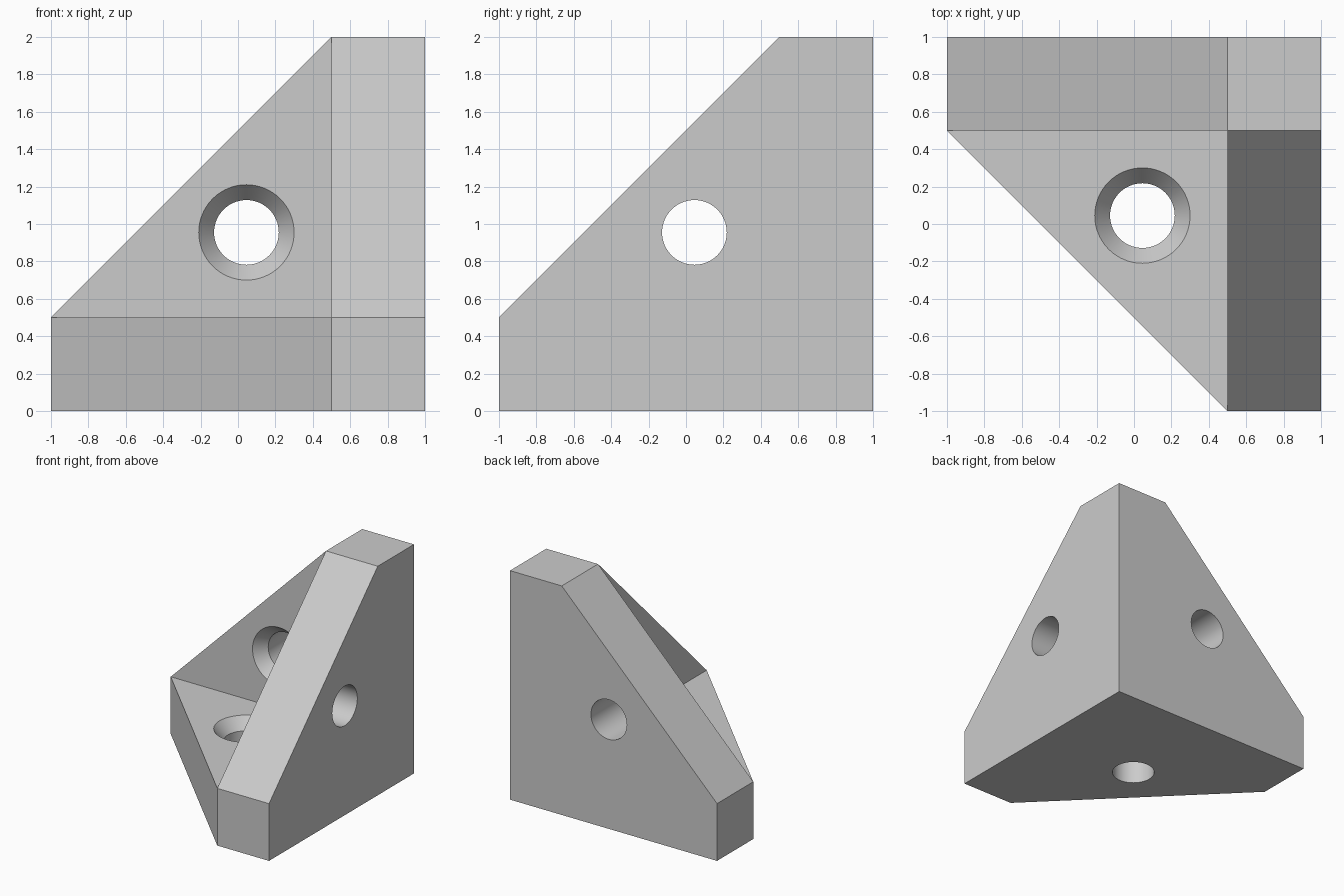
import bpy, bmesh, math
from mathutils import Vector

if "Cube" in bpy.data.objects:
    bpy.data.objects.remove(bpy.data.objects["Cube"], do_unlink=True)

SIZE, THICK = 2.0, 0.5
HOLE_CENTRE, HOLE_R, SINK_R, SINK_DEPTH = 0.955, 0.173, 0.255, 0.1
SEGMENTS = 64

grey = bpy.data.materials.new("light grey")
grey.use_nodes = True
colour = (0.6, 0.6, 0.6, 1)
grey.diffuse_color = colour
grey.node_tree.nodes["Principled BSDF"].inputs["Base Color"].default_value = colour


def place(axis, depth, u, v):
    """Depth runs inward from the outer face of the plate normal to the axis."""
    p = [0, 0, 0]
    p[axis], p[(axis + 1) % 3], p[(axis + 2) % 3] = depth, u, v
    return Vector((1 - p[0], 1 - p[1], p[2]))


def loft(name, axis, rings):
    """Solid skinned through a list of (depth, outline) rings."""
    bm = bmesh.new()
    loops = [[bm.verts.new(place(axis, d, u, v)) for u, v in outline] for d, outline in rings]
    for low, high in zip(loops, loops[1:]):
        for i in range(len(low)):
            j = (i + 1) % len(low)
            bm.faces.new((low[i], low[j], high[j], high[i]))
    bm.faces.new(loops[0])
    bm.faces.new(loops[-1])
    bmesh.ops.recalc_face_normals(bm, faces=bm.faces)
    mesh = bpy.data.meshes.new(name)
    bm.to_mesh(mesh)
    bm.free()
    mesh.materials.append(grey)
    obj = bpy.data.objects.new(name, mesh)
    bpy.context.collection.objects.link(obj)
    return obj


def circle(radius):
    angles = [2 * math.pi * i / SEGMENTS for i in range(SEGMENTS)]
    return [(HOLE_CENTRE + radius * math.cos(a), HOLE_CENTRE + radius * math.sin(a)) for a in angles]


def combine(target, tool, operation):
    bpy.context.view_layer.objects.active = target
    mod = target.modifiers.new(operation.lower(), 'BOOLEAN')
    mod.operation, mod.object, mod.solver = operation, tool, 'EXACT'
    bpy.ops.object.modifier_apply(modifier=mod.name)
    bpy.data.objects.remove(tool, do_unlink=True)


# Three square plates with a clipped corner, meeting at one vertex
outline = [(0, 0), (SIZE, 0), (SIZE, THICK), (THICK, SIZE), (0, SIZE)]
plates = [loft("plate", axis, [(0, outline), (THICK, outline)]) for axis in range(3)]
bracket = plates[0]
bracket.name = "corner_bracket"
for plate in plates[1:]:
    combine(bracket, plate, 'UNION')

# Countersunk screw hole through each plate
for axis in range(3):
    cutter = loft("hole_cutter", axis, [
        (-0.1, circle(HOLE_R)), (THICK - SINK_DEPTH, circle(HOLE_R)),
        (THICK, circle(SINK_R)), (THICK + 0.1, circle(SINK_R))])
    combine(bracket, cutter, 'DIFFERENCE')

# Merge coplanar leftovers and keep the bores smooth
bm = bmesh.new()
bm.from_mesh(bracket.data)
bmesh.ops.remove_doubles(bm, verts=bm.verts, dist=0.0001)
bmesh.ops.dissolve_limit(bm, angle_limit=0.01, verts=bm.verts, edges=bm.edges)
bm.to_mesh(bracket.data)
bm.free()
bpy.ops.object.select_all(action='DESELECT')
bracket.select_set(True)
bpy.context.view_layer.objects.active = bracket
bpy.ops.object.shade_smooth_by_angle(angle=math.radians(30))
